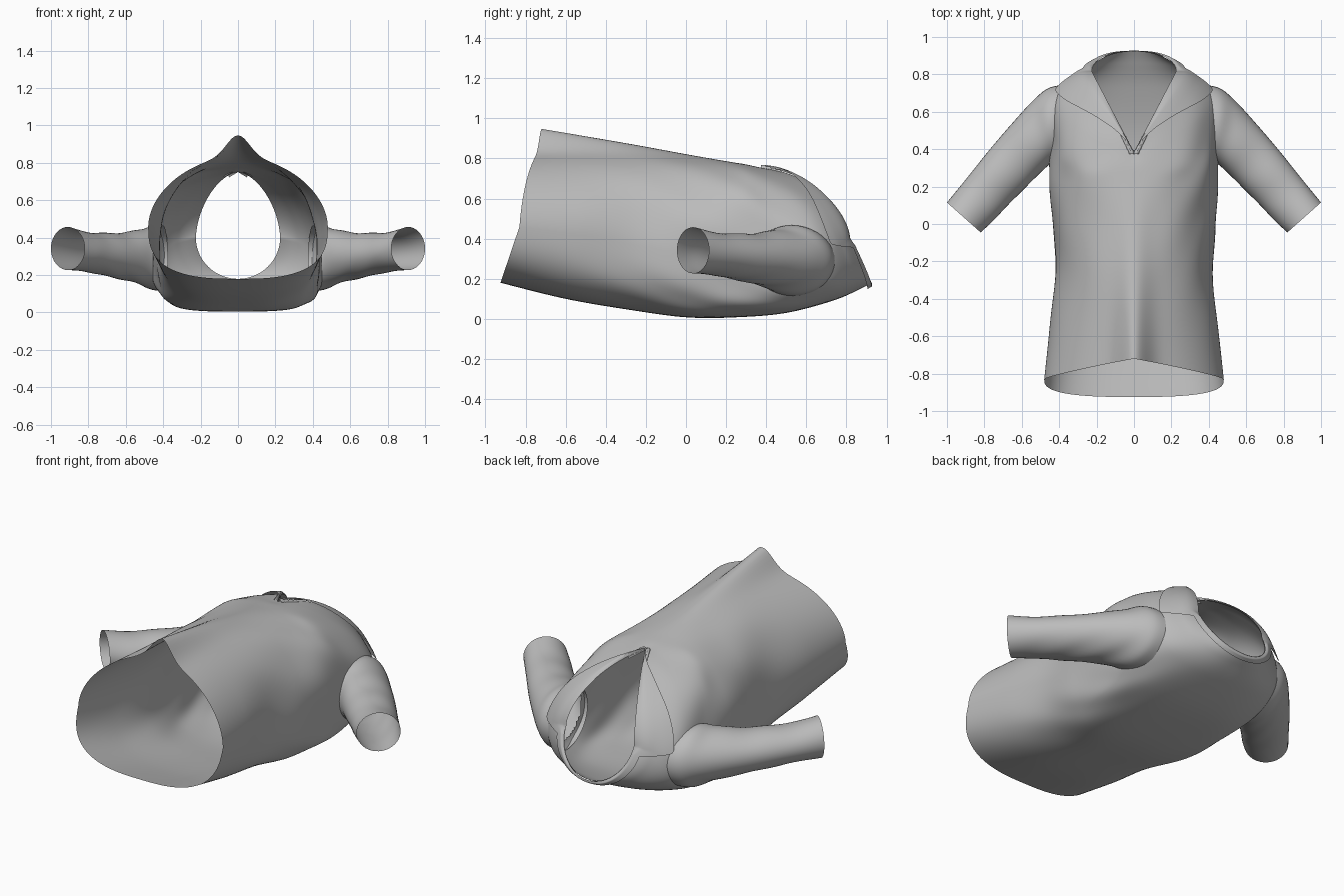
import bpy, bmesh, math
from mathutils import Vector

cube = bpy.data.objects.get("Cube")
if cube:
    bpy.data.objects.remove(cube, do_unlink=True)

# One grey cloth colour
cloth = bpy.data.materials.new("grey_cloth")
cloth.use_nodes = True
cloth.diffuse_color = (0.5, 0.5, 0.5, 1)
bsdf = cloth.node_tree.nodes["Principled BSDF"]
bsdf.inputs["Base Color"].default_value = (0.5, 0.5, 0.5, 1)
bsdf.inputs["Roughness"].default_value = 0.8


def spline(rows, t):
    """Catmull-Rom interpolation through rows of numbers."""
    last = len(rows) - 1
    t = min(max(t, 0), last)
    i = min(int(t), last - 1)
    f = t - i
    p0, p1, p2, p3 = (rows[min(max(i + k, 0), last)] for k in (-1, 0, 1, 2))
    return [0.5 * (2 * b + (c - a) * f + (2 * a - 5 * b + 4 * c - d) * f * f
                   + (3 * b - a - 3 * c + d) * f ** 3)
            for a, b, c, d in zip(p0, p1, p2, p3)]


def sheet(name, point, rows, cols, closed=True, drop=None):
    """Grid surface from point(i, j); drop removes faces by their centre."""
    bm = bmesh.new()
    grid = [[bm.verts.new(point(i, j)) for j in range(cols)] for i in range(rows)]
    for i in range(rows - 1):
        for j in range(cols if closed else cols - 1):
            k = (j + 1) % cols
            bm.faces.new((grid[i][j], grid[i][k], grid[i + 1][k], grid[i + 1][j]))
    bmesh.ops.remove_doubles(bm, verts=bm.verts, dist=1e-5)
    bmesh.ops.recalc_face_normals(bm, faces=bm.faces)
    if drop:
        gone = [f for f in bm.faces if drop(f.calc_center_median())]
        bmesh.ops.delete(bm, geom=gone, context='FACES')
    mesh = bpy.data.meshes.new(name)
    bm.to_mesh(mesh)
    bm.free()
    mesh.materials.append(cloth)
    obj = bpy.data.objects.new(name, mesh)
    bpy.context.collection.objects.link(obj)
    bpy.ops.object.select_all(action='DESELECT')
    obj.select_set(True)
    bpy.context.view_layer.objects.active = obj
    bpy.ops.object.shade_smooth_by_angle(angle=math.radians(50))


# Body rings from hem to neck: y of top, side, back; z of top, side, back;
# half width; roundness of upper and lower half; slant; height of centre peak
BODY = [
    (-.72, -.83, -.925, .835, .46, .18, .48, 1.85, 2.8, .8, .112),
    (-.50, -.55, -.60, .835, .42, .10, .45, 1.9, 2.8, .3, .075),
    (-.25, -.26, -.28, .827, .37, .045, .42, 2.05, 3.0, 0, .04),
    (.00, .00, .00, .803, .33, .008, .435, 2.2, 3.6, 0, .018),
    (.20, .25, .25, .782, .32, .008, .45, 2.4, 4.0, 0, .004),
    (.30, .50, .50, .77, .31, .03, .45, 2.4, 4.0, 0, 0),
    (.35, .69, .73, .757, .33, .09, .43, 2.0, 2.8, .5, 0),
    (.37, .78, .86, .752, .38, .145, .32, 1.8, 2.2, .8, 0),
    (.385, .815, .925, .75, .40, .18, .225, 1.7, 2.0, 1, 0),
]
NECK = len(BODY) - 1


def body(t, a):
    yt, ys, yb, zt, zs, zb, w, nt, nb, k, peak = spline(BODY, t)
    s, c = math.sin(a), math.cos(a)
    n = nt if c > 0 else nb
    across, u = abs(s) ** (2 / n), abs(c) ** (2 / n)
    x = math.copysign(w * across, s)
    if c > 0:
        y = ys + (yt - ys) * ((1 - k) * u + k * (1 - across))
        z = zs + (zt - zs) * u + peak * math.exp(-(x / .085) ** 2)
    else:
        y, z = ys + (yb - ys) * u, zs - (zs - zb) * u
    # soft diagonal folds that fade towards both openings
    fade = math.sin(math.pi * t / NECK) ** 2 * abs(s)
    fold = 1 + fade * (.012 * math.sin(5 * a + 2.2 * t) + .008 * math.sin(9 * a - 3 * t))
    return Vector((x * fold, y, zs + (z - zs) * fold))


# Sleeve rings: outer edge x, y; inner edge x, y; centre z, half height
SLEEVE = [
    (.375, .745, .425, .325, .290, .175),
    (.46, .725, .455, .315, .292, .172),
    (.54, .66, .52, .255, .297, .145),
    (.65, .54, .60, .175, .302, .125),
    (.77, .40, .68, .095, .312, .113),
    (.89, .25, .75, .02, .325, .106),
    (1.0, .115, .82, -.045, .342, .115),
]


def sleeve(t, a, side):
    xo, yo, xi, yi, z, rh = spline(SLEEVE, t)
    f = .5 + .5 * math.cos(a)
    ripple = 1 + .02 * math.sin(3 * a + 4 * t) * math.sin(math.pi * t / 6)
    return Vector((side * (xi + (xo - xi) * f), yi + (yo - yi) * f,
                   z + rh * ripple * math.sin(a)))


def in_armhole(p):
    return abs(p.x) > .34 and math.hypot((p.y - .525) / .205, (p.z - .29) / .17) < .85


# Torso, open at hem, neck and armholes
ROWS, COLS = 97, 160
sheet("torso", lambda i, j: body(NECK * i / (ROWS - 1), 2 * math.pi * j / COLS),
      ROWS, COLS, drop=in_armhole)

# Sleeves
for side, label in ((1, "left"), (-1, "right")):
    sheet(label + "_sleeve",
          lambda i, j: sleeve(6 * i / 36, 2 * math.pi * j / 40, side), 37, 40)


# Collar: pointed lapels in front, a narrow band behind
TIP = 86


def collar_depth(d):
    if d < TIP:
        f = d / TIP
        return 1.75 * f + 1.6 * f * (1 - f)
    return max(.55, 1.75 - 1.2 * (d - TIP) / 14)


def collar(i, j, side):
    d = 1 + 179 * j / 90
    a, f, e = math.radians(d), i / 10, .01
    t = NECK - collar_depth(d) * f
    p = body(t, a)
    normal = (body(t, a + e) - body(t, a - e)).cross(
        body(min(t + e, NECK), a) - body(t - e, a)).normalized()
    if normal.dot(p - Vector((0, .45, .35))) < 0:
        normal.negate()
    p += normal * (.014 * min(1, 3 * f) + .003)
    p.x *= side
    return p


for side, label in ((1, "left"), (-1, "right")):
    sheet(label + "_collar", lambda i, j: collar(i, j, side), 11, 91, closed=False)


# Crumpled cloth at the bottom of the neck slit, one ruffle per side
def ruffle(i, j, side):
    f, a = i / 8, math.pi * j / 8
    x = .012 + .05 * f + .014 * math.cos(a)
    return Vector((side * x, .375 + .10 * f + .006 * (i % 2),
                   .752 - .03 * f + (.014 + .006 * (i % 2)) * math.sin(a)))


for side, label in ((1, "left"), (-1, "right")):
    sheet(label + "_slit_ruffle", lambda i, j: ruffle(i, j, side), 9, 9, closed=False)
